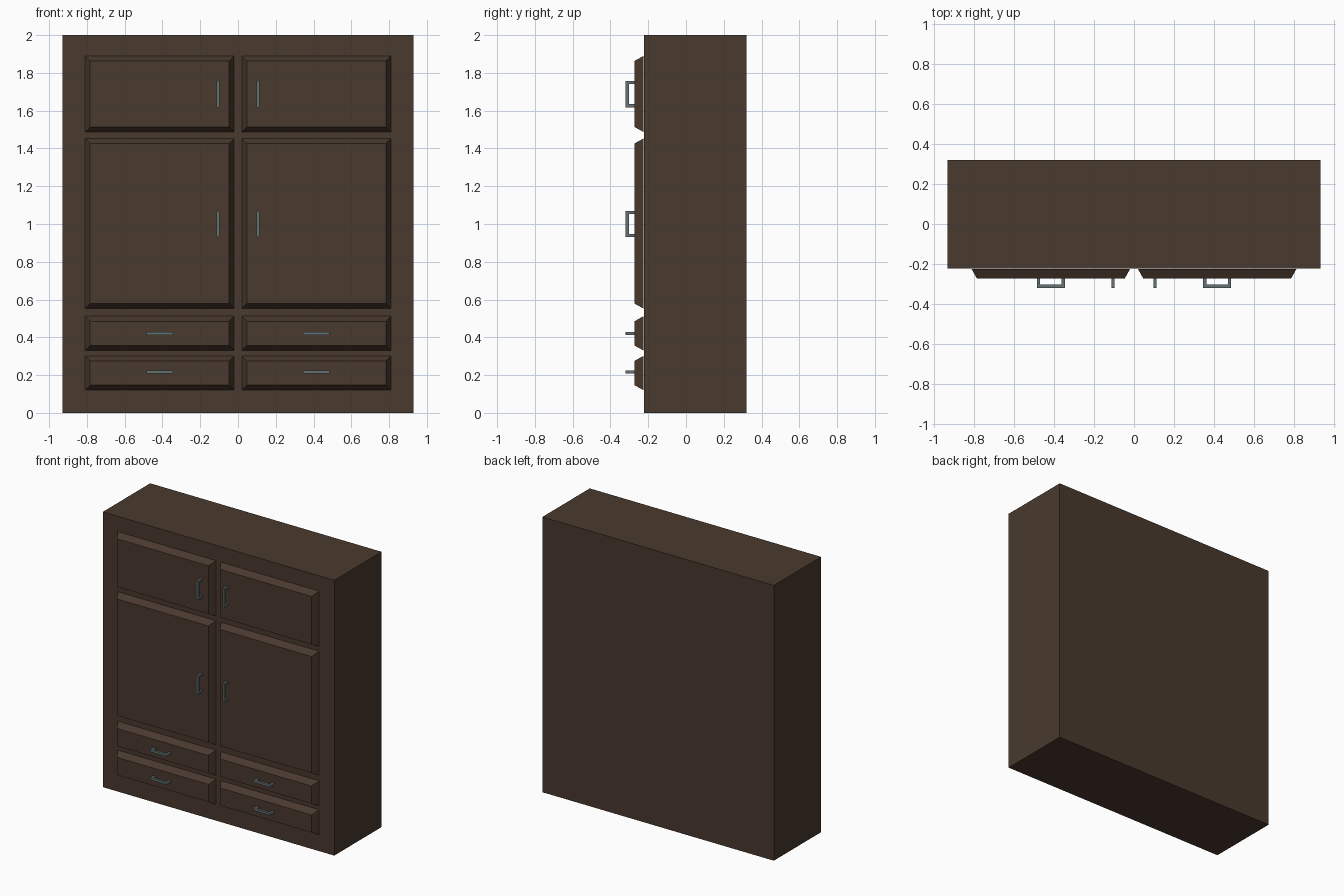
import bpy, bmesh
from mathutils import Vector

if "Cube" in bpy.data.objects:
    bpy.data.objects.remove(bpy.data.objects["Cube"])

BODY_FRONT, PANEL_FRONT, HANDLE_FRONT, BACK = -0.223, -0.273, -0.32, 0.32


def material(name, color):
    m = bpy.data.materials.new(name)
    m.diffuse_color = color
    m.use_nodes = True
    m.node_tree.nodes["Principled BSDF"].inputs["Base Color"].default_value = m.diffuse_color
    return m


wood = material("dark_wood", (0.068, 0.041, 0.027, 1))
metal = material("grey_metal", (0.13, 0.17, 0.175, 1))


def finish(bm, name, mat):
    bmesh.ops.recalc_face_normals(bm, faces=bm.faces)
    me = bpy.data.meshes.new(name)
    bm.to_mesh(me)
    bm.free()
    me.materials.append(mat)
    ob = bpy.data.objects.new(name, me)
    bpy.context.collection.objects.link(ob)
    return ob


def block(name, x0, x1, y_front, y_back, z0, z1, mat, inset=0.0):
    """Box whose front (-y) face can be inset to give chamfered sides."""
    bm = bmesh.new()
    bmesh.ops.create_cube(bm, size=1)
    cx, cz = (x0 + x1) / 2, (z0 + z1) / 2
    for v in bm.verts:
        front = v.co.y < 0
        s = 2 * inset if front else 0
        v.co = Vector((cx + v.co.x * (x1 - x0 - s),
                       y_front if front else y_back,
                       cz + v.co.z * (z1 - z0 - s)))
    return finish(bm, name, mat)


def handle(name, x, z, vertical):
    """Square-section U pull: a flat profile extruded to its thickness."""
    h, t, w = 0.07, 0.017, 0.015
    root, tip = PANEL_FRONT + 0.003, HANDLE_FRONT
    profile = [(-h, root), (-h, tip), (h, tip), (h, root),
               (h - t, root), (h - t, tip + t), (t - h, tip + t), (t - h, root)]
    bm = bmesh.new()

    def place(a, y, b):
        return (x + b, y, z + a) if vertical else (x + a, y, z + b)

    face = bm.faces.new([bm.verts.new(place(a, y, -w / 2)) for a, y in profile])
    ext = bmesh.ops.extrude_face_region(bm, geom=[face])
    verts = [g for g in ext["geom"] if isinstance(g, bmesh.types.BMVert)]
    bmesh.ops.translate(bm, verts=verts, vec=(w, 0, 0) if vertical else (0, 0, w))
    return finish(bm, name, metal)


# Cabinet body
block("cabinet_body", -0.93, 0.93, BODY_FRONT, BACK, 0, 2, wood)

# Fronts: name, bottom, top, handle height, door (vertical handle) or drawer
rows = [("upper_door", 1.487, 1.89, 1.687, True),
        ("main_door", 0.552, 1.453, 1.0, True),
        ("upper_drawer", 0.33, 0.512, 0.421, False),
        ("lower_drawer", 0.12, 0.302, 0.217, False)]
for side, s in (("left", -1), ("right", 1)):
    for part, z0, z1, hz, is_door in rows:
        x0, x1 = sorted((s * 0.02, s * 0.81))
        block(f"{part}_{side}", x0, x1, PANEL_FRONT, BODY_FRONT - 0.002,
              z0, z1, wood, inset=0.027)
        handle(f"{part}_handle_{side}", s * (0.105 if is_door else 0.415), hz, is_door)
